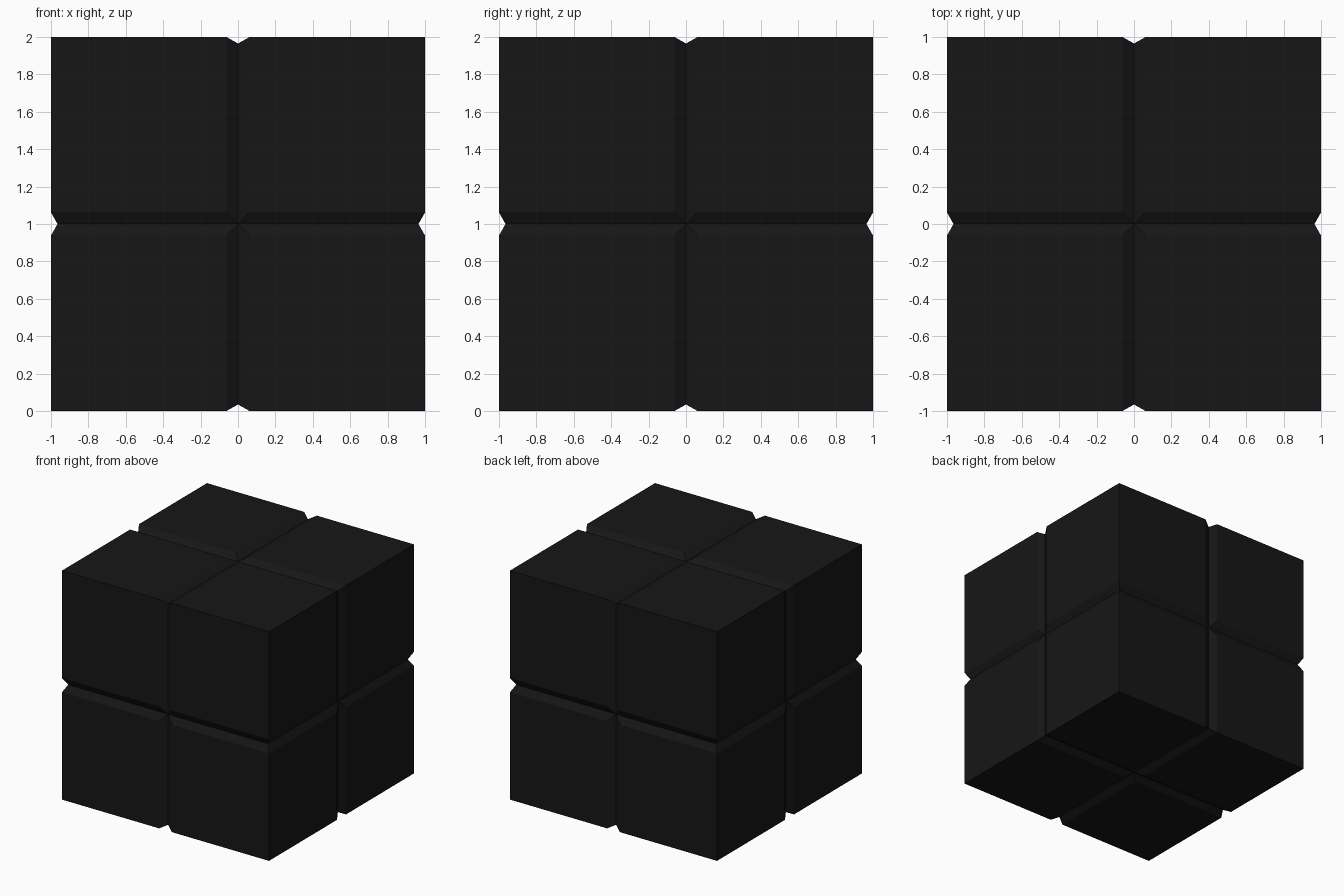
import bpy, bmesh
from mathutils import Vector

if "Cube" in bpy.data.objects:
    bpy.data.objects.remove(bpy.data.objects["Cube"])

HALF_W, DEPTH = 0.062, 0.035   # groove half width and depth

bm = bmesh.new()
bmesh.ops.create_cube(bm, size=2)

# Slice the cube at the groove edges and centre lines on every axis
for axis in range(3):
    normal = Vector((0, 0, 0))
    normal[axis] = 1
    for offset in (-HALF_W, 0, HALF_W):
        bmesh.ops.bisect_plane(bm, geom=bm.verts[:] + bm.edges[:] + bm.faces[:],
                               plane_co=normal * offset, plane_no=normal)

# Split the crossing quads from face centre to outer corner so the V grooves meet cleanly
bm.verts.ensure_lookup_table()
for v in bm.verts[:]:
    if sum(abs(c) < 1e-4 for c in v.co) == 2:
        for f in list(v.link_faces):
            corner = max(f.verts, key=lambda w: (w.co - v.co).length)
            bmesh.utils.face_split(f, v, corner)

# Push the centre lines inwards to form the V grooves
for v in bm.verts:
    if any(abs(c) < 1e-4 for c in v.co):
        for i in range(3):
            if abs(v.co[i]) > 0.99:
                v.co[i] *= 1 - DEPTH

bmesh.ops.translate(bm, verts=bm.verts, vec=(0, 0, 1))
bmesh.ops.recalc_face_normals(bm, faces=bm.faces)
mesh = bpy.data.meshes.new("grooved_cube")
bm.to_mesh(mesh)
bm.free()
cube = bpy.data.objects.new("grooved_cube", mesh)
bpy.context.collection.objects.link(cube)

# Near-black finish
mat = bpy.data.materials.new("black")
mat.diffuse_color = (0.008, 0.008, 0.008, 1)
mat.use_nodes = True
mat.node_tree.nodes["Principled BSDF"].inputs["Base Color"].default_value = mat.diffuse_color
mesh.materials.append(mat)
